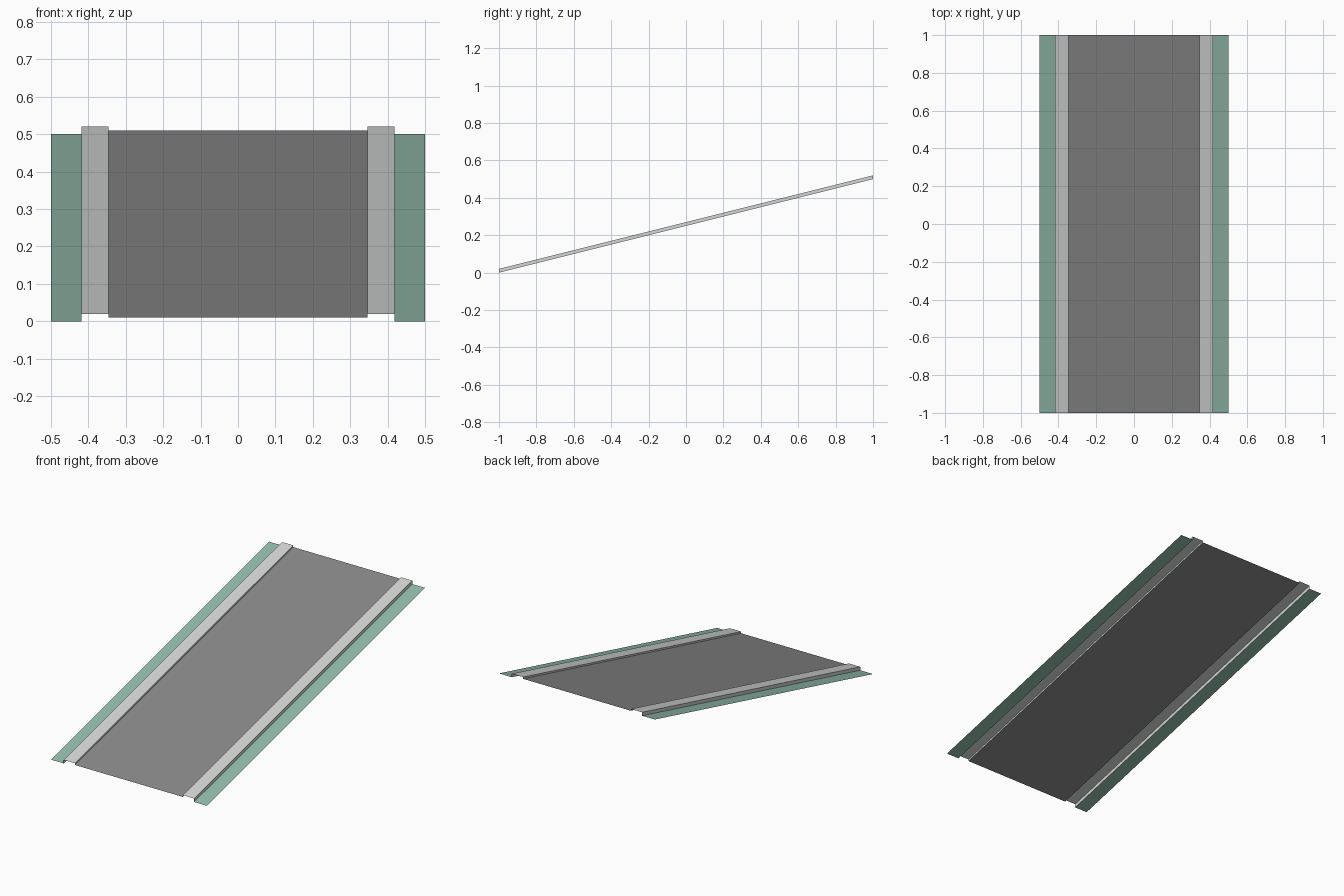
import bpy

if "Cube" in bpy.data.objects:
    bpy.data.objects.remove(bpy.data.objects["Cube"])

RISE = 0.5          # height gained from front to back
X_KERB_OUT, X_KERB_IN, X_EDGE = 0.418, 0.346, 0.5


def material(name, r, g, b):
    def lin(c):
        c /= 255
        return c / 12.92 if c <= 0.04045 else ((c + 0.055) / 1.055) ** 2.4
    m = bpy.data.materials.new(name)
    m.diffuse_color = (lin(r), lin(g), lin(b), 1)
    m.use_nodes = True
    m.node_tree.nodes["Principled BSDF"].inputs["Base Color"].default_value = m.diffuse_color
    return m


def sloped_sheet(name, profile, mat):
    """Sweep an open (x, z) profile, left to right, up the slope."""
    n = len(profile)
    verts = [(x, -1, z) for x, z in profile] + [(x, 1, z + RISE) for x, z in profile]
    faces = [(i, i + 1, n + i + 1, n + i) for i in range(n - 1)]
    mesh = bpy.data.meshes.new(name)
    mesh.from_pydata(verts, [], faces)
    mesh.materials.append(mat)
    mesh.update()
    obj = bpy.data.objects.new(name, mesh)
    bpy.context.collection.objects.link(obj)
    return obj


asphalt = material("asphalt grey", 137, 137, 137)
stone = material("kerb light grey", 211, 213, 213)
grass = material("grass green", 145, 186, 168)

# Road surface
sloped_sheet("road", [(-X_KERB_IN, 0.01), (X_KERB_IN, 0.01)], asphalt)

# Raised kerb and grass verge on each side
kerb = [(X_KERB_IN, 0.01), (X_KERB_IN, 0.02), (X_KERB_OUT, 0.02), (X_KERB_OUT, 0)]
verge = [(X_KERB_OUT, 0), (X_EDGE, 0)]
for label, profile, mat in (("kerb", kerb, stone), ("grass_verge", verge, grass)):
    sloped_sheet(label + "_right", profile, mat)
    sloped_sheet(label + "_left", [(-x, z) for x, z in reversed(profile)], mat)
